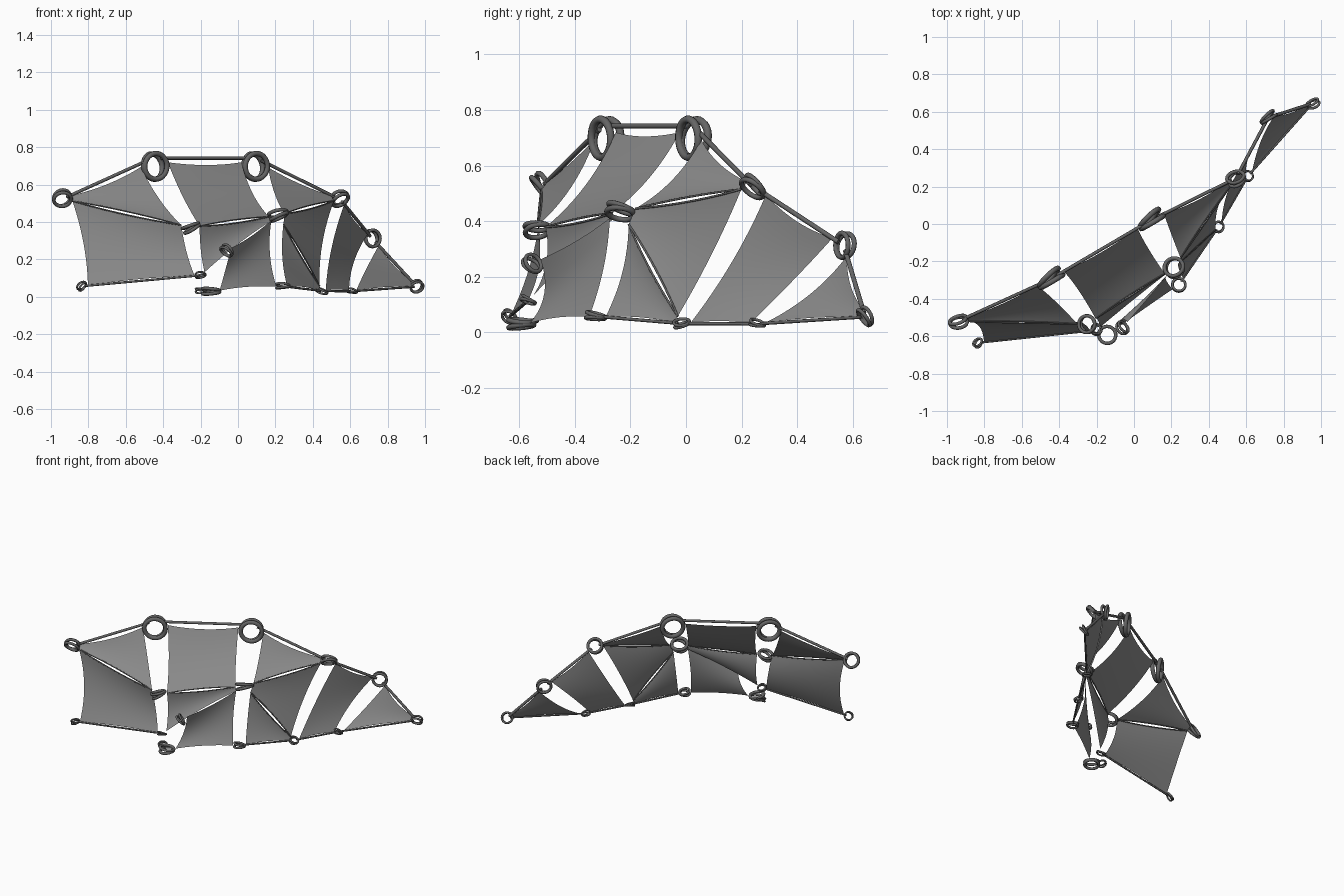
import bpy
import bmesh
from mathutils import Vector

if "Cube" in bpy.data.objects:
    bpy.data.objects.remove(bpy.data.objects["Cube"])


def material(name, grey):
    mat = bpy.data.materials.new(name)
    mat.use_nodes = True
    color = (grey, grey, grey, 1)
    mat.diffuse_color = color
    mat.node_tree.nodes["Principled BSDF"].inputs["Base Color"].default_value = color
    return mat


CLOTH = material("cloth grey", 0.25)
METAL = material("dark metal", 0.13)

# Joints: position, outer ring radius, ring axis
JOINTS = {
    "A": ((-.94, -.52, .525), .056, (.2, -.8, -.5)),
    "B": ((-.447, -.295, .697), .083, (.6, -.79, .06)),
    "C": ((.09, .02, .697), .083, (.6, -.79, .06)),
    "D": ((.545, .245, .523), .056, (-.35, .65, .68)),
    "E": ((.717, .568, .312), .053, (.6, -.78, .1)),
    "F": ((.955, .645, .055), .041, (.35, -.75, -.45)),
    "G": ((.61, .257, .03), .032, (.2, .2, .95)),
    "H": ((.452, -.015, .031), .034, (.3, -.2, .9)),
    "I": ((.24, -.325, .057), .042, (0, .15, 1)),
    "J": ((-.143, -.593, .03), .055, (0, 0, 1)),
    "K": ((-.06, -.553, .245), .042, (.6, .5, .6)),
    "L": ((.215, -.232, .436), .061, (-.3, .25, .9)),
    "M": ((-.25, -.535, .372), .054, (-.42, -.05, .9)),
    "N": ((-.2, -.567, .115), .032, (-.1, .4, .9)),
    "O": ((-.834, -.635, .057), .032, (-.6, .5, .6)),
    "P": ((-.2, -.56, .035), .032, (0, -.3, .95)),
}
POS = {k: Vector(v[0]) for k, v in JOINTS.items()}
RAD = {k: v[1] for k, v in JOINTS.items()}
# The roof poles pass over the top of the two tallest rings
LIFT = {"B": Vector((0, 0, .045)), "C": Vector((0, 0, .045))}
NO_LIFT = Vector()

ROOF = ("AB", "BC", "CD", "DE", "EF")
BASE = ("ON", "IH", "HG", "GF")


def ring(key):
    """A two-turn coil, made as a pair of stacked tori."""
    axis = Vector(JOINTS[key][2]).normalized()
    tube = RAD[key] * .17
    for i, side in enumerate((-1, 1)):
        tilted = axis + side * .15 * axis.orthogonal().normalized()
        bpy.ops.mesh.primitive_torus_add(
            location=POS[key] + axis * side * tube * .95,
            rotation=tilted.to_track_quat('Z', 'Y').to_euler(),
            major_radius=RAD[key] - tube, minor_radius=tube,
            major_segments=28, minor_segments=8)
        obj = bpy.context.object
        obj.name = f"joint_ring_{key}_{i + 1}"
        obj.data.materials.append(METAL)
        bpy.ops.object.shade_smooth()


def tube(name, points, radius):
    curve = bpy.data.curves.new(name, 'CURVE')
    curve.dimensions = '3D'
    curve.bevel_depth = radius
    curve.bevel_resolution = 2
    curve.use_fill_caps = True
    spline = curve.splines.new('POLY')
    spline.points.add(len(points) - 1)
    for sp, p in zip(spline.points, points):
        sp.co = (*p, 1)
    curve.materials.append(METAL)
    bpy.context.collection.objects.link(bpy.data.objects.new(name, curve))


def toward(a, b, amount=1):
    """Point on the rim of ring a facing joint b."""
    return POS[a] + (POS[b] - POS[a]).normalized() * RAD[a] * amount


def bowed(p, q, centre, sag, dip=NO_LIFT):
    """Edge from p to q, bowed towards the panel centre and dipping behind it."""
    along = (q - p).normalized()
    inward = centre - (p + q) / 2
    inward -= along * inward.dot(along)
    bow = inward.normalized() * sag + dip
    return lambda t: p.lerp(q, t) + bow * 4 * t * (1 - t)


def seam_sag(pair):
    if pair in ROOF or pair[::-1] in ROOF:
        return .02
    return .01


def open_sag(p, q):
    """Free ends of the row bow in more than the gaps between panels."""
    if p == q:
        return 0
    return .02 if p + q in ("AO", "KJ") else .007


def panel(keys, steps=12):
    """Cloth stretched over four corners; a repeated corner makes a triangle."""
    a, b, c, d = keys
    half = lambda k, on: LIFT.get(k, NO_LIFT) * (.5 if on else 0)
    roof = a + b in ROOF
    pa, pb = toward(a, b) + half(a, roof), toward(b, a) + half(b, roof)
    pc, pd = toward(c, d), toward(d, c)
    # In a triangle the apex leans along each of its two seams
    if a == d:
        pd = toward(a, c)
        pc = toward(c, a)
    if b == c:
        pc = toward(b, d)
        pd = toward(d, b)
    centre = (pa + pb + pc + pd) / 4
    # Open edges sag towards the back of the shelter
    back = (pc - pa).cross(pd - pb).normalized() * .025
    if back.y < 0:
        back = -back
    top = bowed(pa, pb, centre, seam_sag(a + b))
    low = bowed(pd, pc, centre, seam_sag(d + c))
    left = bowed(pa, pd, centre, open_sag(a, d), NO_LIFT if a == d else back)
    right = bowed(pb, pc, centre, open_sag(b, c), NO_LIFT if b == c else back)

    bm = bmesh.new()
    grid = []
    for j in range(steps + 1):
        v = j / steps
        row = []
        for i in range(steps + 1):
            u = i / steps
            p = (top(u) * (1 - v) + low(u) * v + left(v) * (1 - u) + right(v) * u
                 - pa.lerp(pb, u) * (1 - v) - pd.lerp(pc, u) * v)
            row.append(bm.verts.new(p))
        grid.append(row)
    for r0, r1 in zip(grid, grid[1:]):
        for i in range(steps):
            bm.faces.new((r0[i], r1[i], r1[i + 1], r0[i + 1])).smooth = True
    mesh = bpy.data.meshes.new("cloth_panel_" + keys)
    bm.to_mesh(mesh)
    bm.free()
    mesh.materials.append(CLOTH)
    bpy.context.collection.objects.link(bpy.data.objects.new(mesh.name, mesh))

    # Corded hems along the inner seams
    for pair, edge in ((a + b, top), (d + c, low)):
        poles = ROOF + BASE + ("JI", "KL", "NL")
        if pair not in poles and pair[::-1] not in poles:
            tube("hem_cord_" + pair, [edge(t / 10) for t in range(11)], .0038)


# Joint rings
for joint in JOINTS:
    ring(joint)

# Cloth panels
for corners in ("ABMA", "BCLM", "CDDL", "LDHL", "DEGH",
                "EFFG", "LHHI", "MLLN", "KLIJ", "AMNO"):
    panel(corners)

# Roof poles and thin ground poles
for names, radius, label in ((ROOF, .009, "roof_pole_"), (BASE, .006, "ground_pole_")):
    for a, b in names:
        ends = [toward(a, b, .5) + LIFT.get(a, NO_LIFT),
                toward(b, a, .5) + LIFT.get(b, NO_LIFT)]
        tube(label + a + b, ends, radius)
